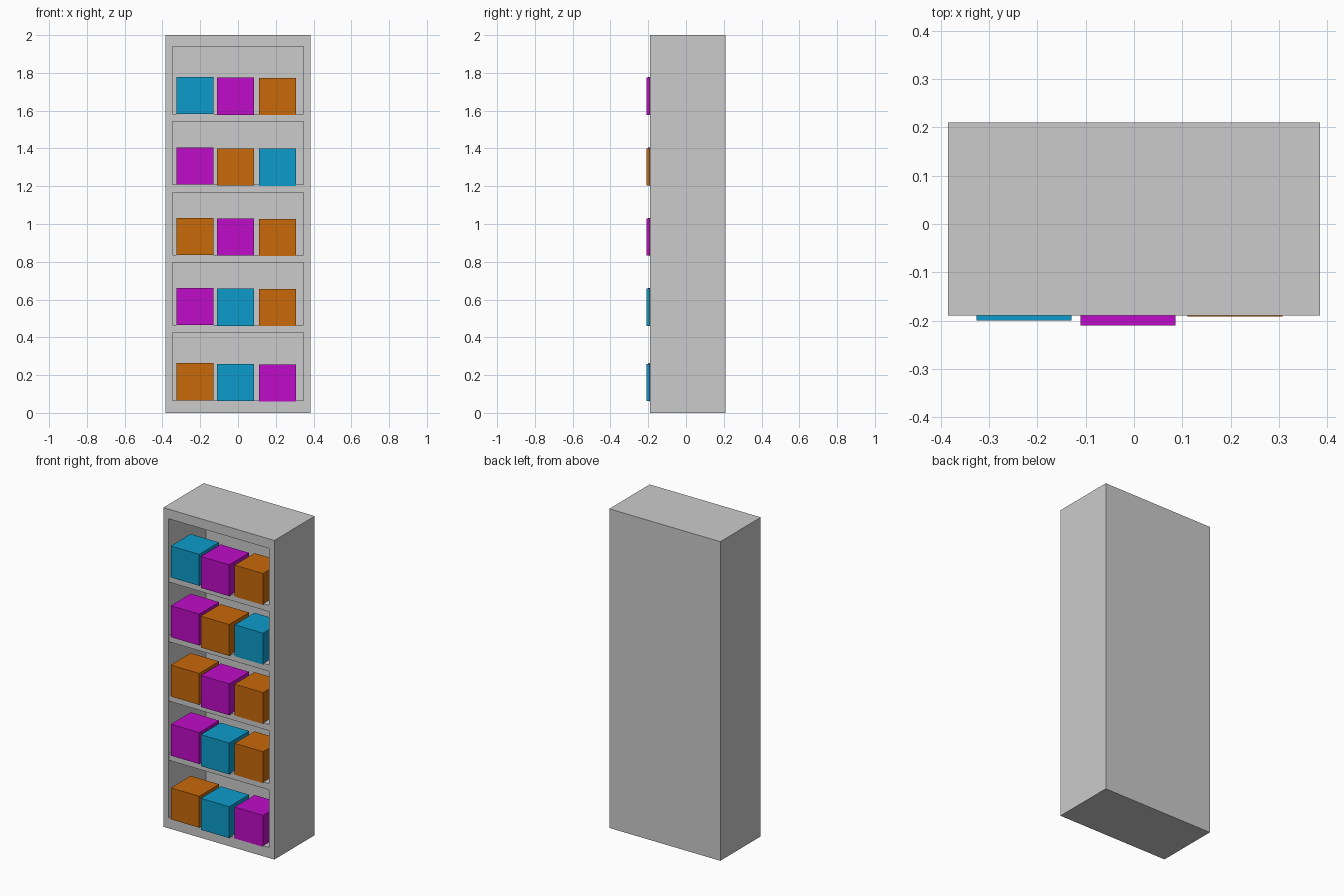
import bpy

if "Cube" in bpy.data.objects:
    bpy.data.objects.remove(bpy.data.objects["Cube"])


def box(name, x, y, z, mat=None):
    """Axis-aligned box from (min, max) ranges."""
    bpy.ops.mesh.primitive_cube_add(size=1)
    o = bpy.context.object
    o.name = name
    o.location = [(a + b) / 2 for a, b in (x, y, z)]
    o.scale = [b - a for a, b in (x, y, z)]
    bpy.ops.object.transform_apply(location=True, rotation=False, scale=True)
    if mat:
        o.data.materials.append(mat)
    return o


def material(name, rgb):
    m = bpy.data.materials.new(name)
    m.diffuse_color = (*rgb, 1)
    m.use_nodes = True
    m.node_tree.nodes["Principled BSDF"].inputs["Base Color"].default_value = m.diffuse_color
    return m


W, IN = 0.385, 0.348
FRONT, BACK, INNER_BACK = -0.19, 0.21, 0.18
FLOOR, CEIL = 0.066, 1.94

# Cabinet shell with the open front cut out
cabinet = box("cabinet", (-W, W), (FRONT, BACK), (0, 2))
cutter = box("cabinet_cutter", (-IN, IN), (FRONT - 0.1, INNER_BACK), (FLOOR, CEIL))
cutter.hide_render = True
cutter.hide_set(True)
cut = cabinet.modifiers.new("opening", "BOOLEAN")
cut.object = cutter
cut.solver = "EXACT"

# Shelves
shelf_tops = [0.465, 0.836, 1.208, 1.582]
for i, top in enumerate(shelf_tops):
    box(f"shelf_{i + 1}", (-IN, IN), (FRONT + 0.003, INNER_BACK), (top - 0.04, top))

# Storage cubes, three per level, listed bottom to top
colours = {
    "o": material("orange", (0.58, 0.14, 0.003)),
    "b": material("blue", (0.004, 0.33, 0.6)),
    "m": material("magenta", (0.52, 0.004, 0.58)),
}
S = 0.197
columns = [(-0.326, -0.20, 0.0), (-0.111, -0.21, -0.004), (0.111, -0.192, -0.006)]
levels = zip([FLOOR] + shelf_tops, ["obm", "mbo", "omo", "mob", "bmo"])
for i, (base, row) in enumerate(levels):
    for j, ((x, y, dz), c) in enumerate(zip(columns, row)):
        z = base + dz
        box(f"storage_cube_{i + 1}_{j + 1}", (x, x + S), (y, y + S), (z, z + S), colours[c])
